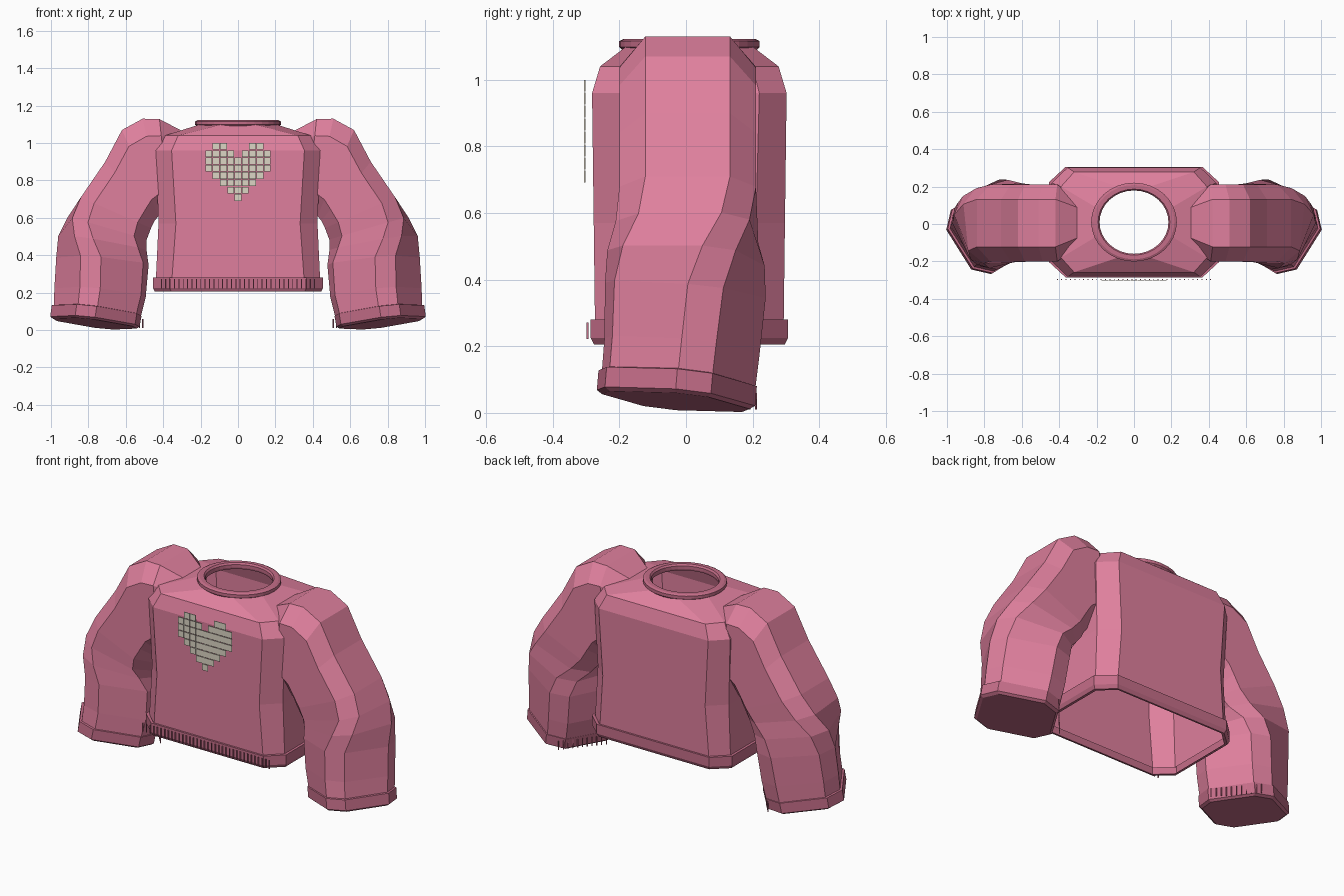
import bpy, bmesh, math

if "Cube" in bpy.data.objects:
    bpy.data.objects.remove(bpy.data.objects["Cube"])


def material(name, rgb):
    m = bpy.data.materials.new(name)
    m.diffuse_color = (*rgb, 1)
    m.use_nodes = True
    m.node_tree.nodes["Principled BSDF"].inputs["Base Color"].default_value = m.diffuse_color
    return m


PINK = material("pink_knit", (0.74, 0.215, 0.34))
RIB = material("dark_pink_rib", (0.56, 0.155, 0.25))
CREAM = material("cream_patch", (0.72, 0.67, 0.56))
YC = 0.01  # depth centre of the torso


def finish(name, bm, mat, mirror=False):
    bmesh.ops.recalc_face_normals(bm, faces=bm.faces)
    me = bpy.data.meshes.new(name)
    bm.to_mesh(me)
    bm.free()
    me.materials.append(mat)
    ob = bpy.data.objects.new(name, me)
    bpy.context.collection.objects.link(ob)
    if mirror:
        ob.modifiers.new("mirror", 'MIRROR').use_mirror_merge = False
    return ob


def loft(name, rings, mat, cap_start=False, cap_end=False, closed=False, mirror=False):
    bm = bmesh.new()
    vs = [[bm.verts.new(p) for p in r] for r in rings]
    pairs = list(zip(vs, vs[1:])) + ([(vs[-1], vs[0])] if closed else [])
    n = len(vs[0])
    for a, b in pairs:
        for i in range(n):
            j = (i + 1) % n
            bm.faces.new((a[i], a[j], b[j], b[i]))
    if cap_start:
        bm.faces.new(vs[0])
    if cap_end:
        bm.faces.new(vs[-1])
    return finish(name, bm, mat, mirror)


def add_box(bm, centre, size, angle=0.0):
    ca, sa = math.cos(angle), math.sin(angle)
    vs = bmesh.ops.create_cube(bm, size=1)["verts"]
    for v in vs:
        x, y, z = (c * s for c, s in zip(v.co, size))
        v.co = (centre[0] + x * ca - y * sa, centre[1] + x * sa + y * ca, centre[2] + z)


# torso: chamfered rectangle sections (half width, half depth, flat width, flat depth)
def torso_ring(z, hx, hy, fx, fy):
    pts = [(hx, fy), (fx, hy), (-fx, hy), (-hx, fy), (-hx, -fy), (-fx, -hy), (fx, -hy), (hx, -fy)]
    return [(x, y + YC, z) for x, y in pts]


a, b = math.cos(math.pi / 8), math.sin(math.pi / 8)
loft("torso", [
    torso_ring(0.25, 0.44, 0.283, 0.355, 0.205),
    torso_ring(0.57, 0.425, 0.287, 0.332, 0.20),
    torso_ring(0.96, 0.44, 0.292, 0.355, 0.21),
    torso_ring(1.04, 0.39, 0.268, 0.32, 0.19),
    torso_ring(1.10, 0.22 * a, 0.205 * a, 0.22 * b, 0.205 * b)], PINK)

# waistband
loft("waistband", [
    torso_ring(0.28, 0.44, 0.285, 0.355, 0.205),
    torso_ring(0.28, 0.455, 0.296, 0.365, 0.213),
    torso_ring(0.225, 0.455, 0.296, 0.365, 0.213),
    torso_ring(0.205, 0.445, 0.286, 0.357, 0.207),
    torso_ring(0.205, 0.43, 0.276, 0.347, 0.20)], RIB)

# collar ring
profile = [(0.187, 1.085), (0.215, 1.085), (0.229, 1.098), (0.229, 1.116),
           (0.216, 1.122), (0.192, 1.122), (0.184, 1.112), (0.184, 1.095)]
loft("collar", [[(r * math.cos(t), YC + 0.92 * r * math.sin(t), z) for r, z in profile]
                for t in (math.tau * i / 32 for i in range(32))], RIB, closed=True)


# sleeve sections: outer x, z; inner x, z; depth centre, half depth, twist in degrees
def sleeve_ring(px, pz, qx, qz, yc, hy, twist, k=0.62):
    t = math.radians(-twist)
    tilt = -0.1 * twist / 32
    ring = []
    for u, v in [(1, k), (k, 1), (-k, 1), (-1, k), (-1, -k), (-k, -1), (k, -1), (1, -k)]:
        u, v = u * math.cos(t) - v * math.sin(t), u * math.sin(t) + v * math.cos(t)
        y = hy * v
        ring.append(((px + qx) / 2 + u * (px - qx) / 2, yc + y,
                     (pz + qz) / 2 + u * (pz - qz) / 2 + tilt * y))
    return ring


loft("sleeve", [sleeve_ring(*r) for r in [
    (0.30, 1.065, 0.30, 0.72, 0.007, 0.13, 0),
    (0.42, 1.128, 0.37, 0.66, 0.005, 0.205, 0),
    (0.51, 1.13, 0.40, 0.635, 0.005, 0.205, 0),
    (0.62, 1.07, 0.425, 0.61, 0.005, 0.205, 0),
    (0.71, 0.90, 0.445, 0.585, 0.005, 0.205, 0),
    (0.84, 0.71, 0.465, 0.545, 0.005, 0.205, 0),
    (0.90, 0.60, 0.50, 0.485, 0.003, 0.202, 6),
    (0.93, 0.50, 0.52, 0.43, 0.0, 0.205, 20),
    (0.935, 0.385, 0.515, 0.35, -0.002, 0.205, 30),
    (0.945, 0.22, 0.53, 0.18, -0.012, 0.198, 32),
    (0.95, 0.125, 0.555, 0.075, -0.022, 0.196, 32)]],
    PINK, cap_start=True, mirror=True)

# cuff band, closed at the wrist
loft("cuff", [sleeve_ring(*r) for r in [
    (0.95, 0.13, 0.555, 0.082, -0.025, 0.193, 32),
    (0.96, 0.128, 0.552, 0.08, -0.025, 0.202, 32),
    (0.968, 0.068, 0.562, 0.022, -0.03, 0.202, 32),
    (0.955, 0.056, 0.575, 0.012, -0.03, 0.188, 32)]],
    RIB, cap_start=True, cap_end=True, mirror=True)

# rib stitches on the front of the waistband
bm = bmesh.new()
for i in range(36):
    add_box(bm, (-0.41 + 0.82 * i / 35, -0.296, 0.247), (0.005, 0.006, 0.05))
finish("waistband_stitches", bm, RIB)

# rib stitches on the inner back of each cuff
bm = bmesh.new()
for i in range(11):
    f = i / 10
    add_box(bm, (0.51 + 0.17 * f, 0.01 + 0.20 * f, 0.035), (0.005, 0.005, 0.05), 0.87)
finish("cuff_stitches", bm, RIB, mirror=True)

# heart patch made of small square tiles, as column spans per row
bm = bmesh.new()
heart = [[1, 2, 6, 7], [0, 1, 2, 3, 5, 6, 7, 8], range(9), range(9),
         range(1, 8), range(2, 7), range(3, 6), [4]]
STEP = 0.039
for row, cols in enumerate(heart):
    for c in cols:
        add_box(bm, ((c - 4) * STEP, -0.304, 0.982 - row * STEP), (0.036, 0.004, 0.036))
finish("heart_tiles", bm, CREAM)
